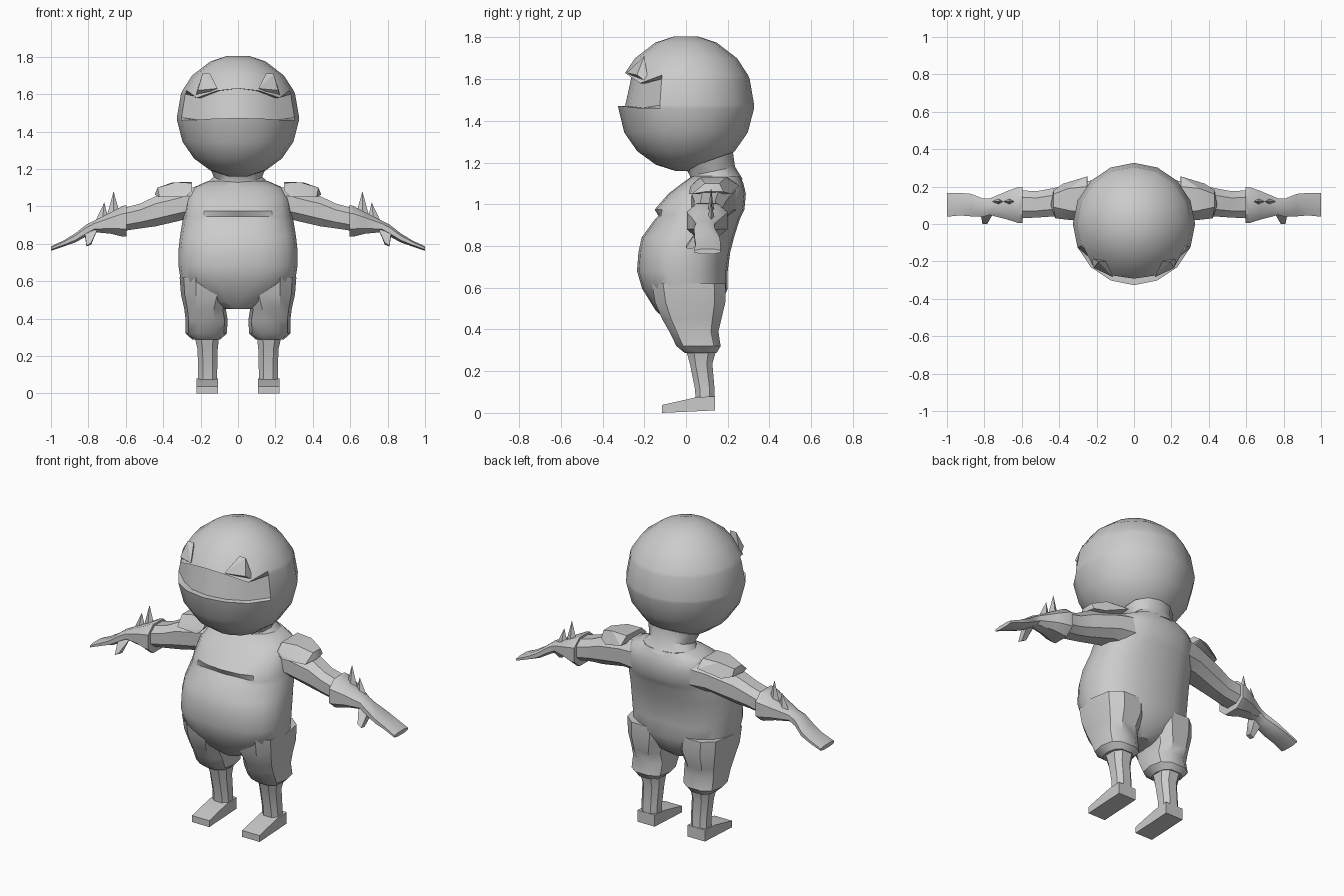
import bpy, bmesh, math
from mathutils import Vector

gray = bpy.data.materials.new("plain_gray")
gray.diffuse_color = (0.6, 0.6, 0.6, 1)


def finish(name, bm, mirror=False, angle=35):
    bmesh.ops.recalc_face_normals(bm, faces=bm.faces)
    me = bpy.data.meshes.new(name)
    bm.to_mesh(me)
    bm.free()
    ob = bpy.data.objects.new(name, me)
    bpy.context.collection.objects.link(ob)
    me.materials.append(gray)
    bpy.ops.object.select_all(action='DESELECT')
    ob.select_set(True)
    bpy.context.view_layer.objects.active = ob
    bpy.ops.object.shade_smooth_by_angle(angle=math.radians(angle))
    if mirror:
        ob.modifiers.new("mirror", 'MIRROR')
    return ob


def loft(name, rings, mirror=False, angle=35):
    """Skin a list of equal-sized point rings and cap both ends."""
    bm = bmesh.new()
    vs = [[bm.verts.new(p) for p in r] for r in rings]
    n = len(vs[0])
    for a, b in zip(vs, vs[1:]):
        for i in range(n):
            j = (i + 1) % n
            bm.faces.new((a[i], a[j], b[j], b[i]))
    bm.faces.new(vs[0])
    bm.faces.new(vs[-1])
    return finish(name, bm, mirror, angle)


def oval(u0, u1, v0, v1, n, power=1.0):
    """Rounded outline filling a rectangle; power < 1 makes it boxier."""
    out = []
    for i in range(n):
        t = 2 * math.pi * (i + (0.5 if n <= 8 else 0)) / n
        c, s = math.cos(t), math.sin(t)
        c = math.copysign(abs(c) ** power, c)
        s = math.copysign(abs(s) ** power, s)
        out.append(((u0 + u1) / 2 + c * (u1 - u0) / 2,
                    (v0 + v1) / 2 + s * (v1 - v0) / 2))
    return out


def upright(z, x0, x1, y0, y1, n, power=1.0):
    return [(x, y, z) for x, y in oval(x0, x1, y0, y1, n, power)]


def sideways(x, y0, y1, z0, z1, n=8, power=0.8):
    return [(x, y, z) for y, z in oval(y0, y1, z0, z1, n, power)]


def hull(name, points, mirror=True, angle=25):
    bm = bmesh.new()
    for p in points:
        bm.verts.new(p)
    bmesh.ops.convex_hull(bm, input=bm.verts)
    return finish(name, bm, mirror, angle)


# Head: ringed ball with a recessed eye slot at the front
SEG = 16
CZ, R = 1.483, 0.327


def head_ring(z, kind=None):
    pts = []
    for i in range(SEG):
        t = 2 * math.pi * i / SEG
        off = abs((math.degrees(t) - 270 + 180) % 360 - 180)
        zz, inset = z, 0
        if kind and off < 50:
            if kind.startswith("top"):
                zz = 1.63 - 0.05 * (off / 45) ** 2
            else:
                zz = 1.472 - 0.01 * (off / 45) ** 2
            inset = 0.035 if kind.endswith("in") else 0
        r = math.sqrt(max(R * R - (zz - CZ) ** 2, 0)) - inset
        pts.append((r * math.cos(t), r * math.sin(t), zz))
    return pts


loft("head", [head_ring(1.16), head_ring(1.19), head_ring(1.255), head_ring(1.345),
              head_ring(1.46, "low"), head_ring(1.475, "low_in"),
              head_ring(1.60, "top_in"), head_ring(1.62, "top"),
              head_ring(1.70), head_ring(1.775), head_ring(1.805)])

# Brow wedges over the slot corners
hull("brow", [(0.23, -0.18, 1.58), (0.19, -0.20, 1.71), (0.15, -0.20, 1.71),
              (0.11, -0.285, 1.63), (0.215, -0.235, 1.62), (0.15, -0.2, 1.62)])

# Torso: z, half width, front y, back y
torso = [(0.45, 0.07, -0.10, 0.10), (0.49, 0.17, -0.145, 0.15),
         (0.595, 0.305, -0.21, 0.20), (0.68, 0.318, -0.235, 0.20),
         (0.77, 0.318, -0.228, 0.212), (0.84, 0.31, -0.213, 0.23),
         (0.92, 0.297, -0.155, 0.255), (0.945, 0.29, -0.155, 0.265),
         (0.975, 0.285, -0.15, 0.28), (1.05, 0.275, -0.085, 0.287),
         (1.10, 0.24, -0.02, 0.275), (1.135, 0.16, 0.03, 0.26)]
rings = [upright(z, -w, w, f, b, 20, 0.85) for z, w, f, b in torso]
# Chest crease
rings[7] = [(x, y + (0.022 if y < -0.05 and abs(x) < 0.16 else 0), z)
            for x, y, z in rings[7]]
loft("torso", rings, angle=32)

# Collar tilted up towards the back of the neck
neck = []
for w, f, b, zf, zb in [(0.19, 0.02, 0.272, 1.08, 1.12), (0.13, 0.02, 0.235, 1.135, 1.18),
                        (0.15, 0.0, 0.225, 1.17, 1.25)]:
    neck.append([(x, y, zf + (zb - zf) * (y - f) / (b - f))
                 for x, y in oval(-w, w, f, b, 12)])
loft("collar", neck)

# Trouser legs with flared cuffs
loft("trouser_leg", [upright(z, x0, x1, f, b, 10, 0.75) for z, x0, x1, f, b in [
    (0.62, 0.02, 0.312, -0.17, 0.195), (0.53, 0.03, 0.305, -0.155, 0.195),
    (0.45, 0.065, 0.287, -0.12, 0.175), (0.39, 0.055, 0.28, -0.085, 0.16),
    (0.32, 0.06, 0.28, -0.05, 0.17), (0.288, 0.095, 0.245, -0.01, 0.15)]], True)

# Lower legs
loft("shin", [upright(z, x0, x1, f, b, 8, 0.8) for z, x0, x1, f, b in [
    (0.32, 0.095, 0.24, -0.01, 0.155), (0.235, 0.105, 0.22, 0.015, 0.13),
    (0.115, 0.108, 0.216, 0.04, 0.14), (0.03, 0.108, 0.22, 0.045, 0.14)]], True)

# Feet
hull("foot", [(x, y, z) for x in (0.108, 0.222) for y, z in
              [(-0.115, 0.0), (-0.115, 0.038), (0.05, 0.075), (0.14, 0.08), (0.14, 0.012)]])

# Arms
loft("arm", [sideways(*s) for s in [
    (0.17, 0.02, 0.25, 0.92, 1.12), (0.28, 0.02, 0.23, 0.925, 1.10),
    (0.44, 0.035, 0.195, 0.888, 1.06), (0.52, 0.03, 0.18, 0.878, 1.02),
    (0.61, 0.025, 0.185, 0.865, 0.995)]], True)

# Gloves: wide cuff narrowing to a flat hand
loft("glove", [sideways(*s) for s in [
    (0.595, -0.002, 0.205, 0.832, 1.012), (0.615, -0.002, 0.205, 0.832, 1.008),
    (0.68, 0.02, 0.18, 0.85, 0.972), (0.77, 0.045, 0.14, 0.86, 0.925),
    (0.81, 0.035, 0.14, 0.838, 0.905), (0.87, 0.037, 0.165, 0.805, 0.857),
    (0.93, 0.042, 0.17, 0.785, 0.82), (1.0, 0.035, 0.17, 0.762, 0.786)]], True)

# Thumbs
hull("thumb", [(0.75, 0.06, 0.88), (0.82, 0.05, 0.87), (0.77, 0.1, 0.88),
               (0.82, 0.09, 0.85), (0.785, 0.0, 0.805), (0.81, 0.0, 0.79),
               (0.785, 0.035, 0.795), (0.81, 0.03, 0.785)])

# Forearm spikes
for name, base, tip in [("rear_spike", (0.665, 0.96), (0.665, 1.08)),
                        ("front_spike", (0.725, 0.93), (0.715, 1.02))]:
    hull(name, [(base[0] - 0.033, 0.12, base[1]), (base[0] + 0.033, 0.12, base[1]),
                (base[0], 0.104, base[1]), (base[0], 0.136, base[1]),
                (tip[0], 0.12, tip[1])])

# Shoulder pads: faceted plates draped over the arms
hull("shoulder_pad", [(0.245, 0.06, 1.125), (0.335, 0.07, 1.128), (0.25, 0.20, 1.13),
                      (0.35, 0.19, 1.128), (0.43, 0.09, 1.10), (0.43, 0.16, 1.10),
                      (0.42, 0.03, 1.05), (0.28, 0.015, 1.05), (0.245, 0.02, 1.085),
                      (0.445, 0.10, 1.062), (0.43, 0.18, 1.06), (0.25, 0.255, 1.09),
                      (0.38, 0.215, 1.05)])
